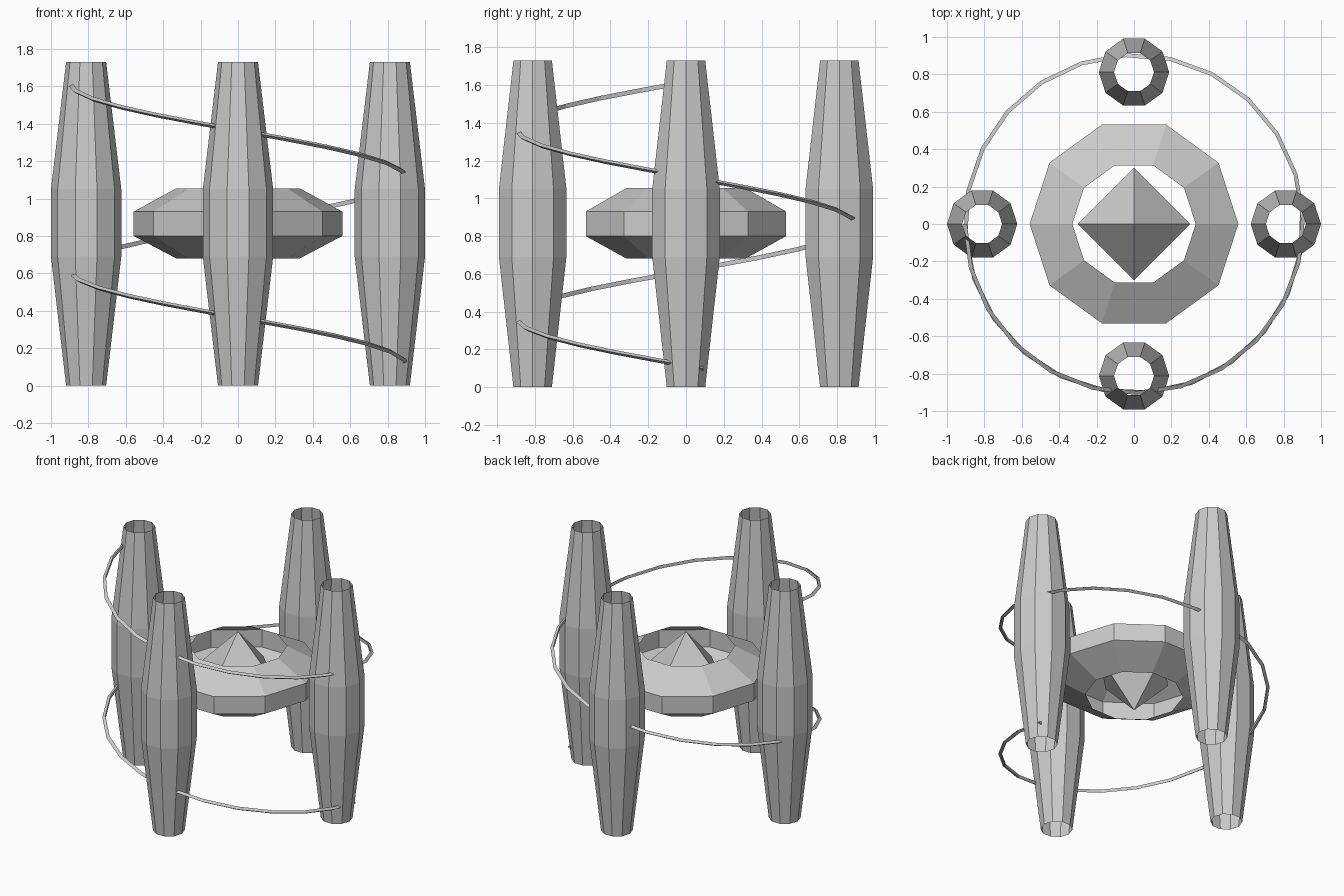
import bpy, bmesh
from math import sin, cos, pi, tau
from mathutils import Vector

if "Cube" in bpy.data.objects:
    bpy.data.objects.remove(bpy.data.objects["Cube"])


def make_object(name, bm, location=(0, 0, 0)):
    mesh = bpy.data.meshes.new(name)
    bm.to_mesh(mesh)
    bm.free()
    obj = bpy.data.objects.new(name, mesh)
    obj.location = location
    bpy.context.collection.objects.link(obj)
    return obj


def loft(bm, rings, closed=True):
    loops = [[bm.verts.new(p) for p in ring] for ring in rings]
    for a, b in zip(loops, loops[1:]):
        n = len(a)
        for i in range(n):
            j = (i + 1) % n
            bm.faces.new((a[i], a[j], b[j], b[i]))
    return loops


def open_shell(name, profile, location=(0, 0, 0), sides=10):
    bm = bmesh.new()
    loft(bm, [[(r * cos(tau * i / sides), r * sin(tau * i / sides), z)
               for i in range(sides)] for r, z in profile])
    return make_object(name, bm, location)


# four open-ended tapered columns
column = [(0.107, 0), (0.188, 0.69), (0.188, 1.05), (0.107, 1.73)]
for side, x, y in (("right", 1, 0), ("left", -1, 0), ("back", 0, 1), ("front", 0, -1)):
    open_shell(side + "_column", column, (0.812 * x, 0.812 * y, 0))

# open faceted band around the core
open_shell("core_band", [(0.33, 0.68), (0.558, 0.80), (0.558, 0.93), (0.33, 1.055)])

# octahedral core crystal
bm = bmesh.new()
bmesh.ops.create_uvsphere(bm, u_segments=4, v_segments=2, radius=0.3)
make_object("core_crystal", bm, (0, 0, 0.867))

# thin three-sided cable spiralling down through the columns
R, turn_steps, r = 0.9, 24, 0.014
rings = []
steps = int(1.5 * turn_steps)
for k in range(steps + 1):
    t = k / steps * (1.5 * tau + 0.1)
    out = Vector((cos(pi + t), sin(pi + t), 0))
    centre = out * R + Vector((0, 0, 1.615 - t / tau))
    rings.append([centre + out * r * cos(tau * i / 3) + Vector((0, 0, r * sin(tau * i / 3)))
                  for i in range(3)])
bm = bmesh.new()
loops = loft(bm, rings)
bm.faces.new(loops[0])
bm.faces.new(loops[-1])
bmesh.ops.recalc_face_normals(bm, faces=bm.faces)
make_object("spiral_cable", bm)
